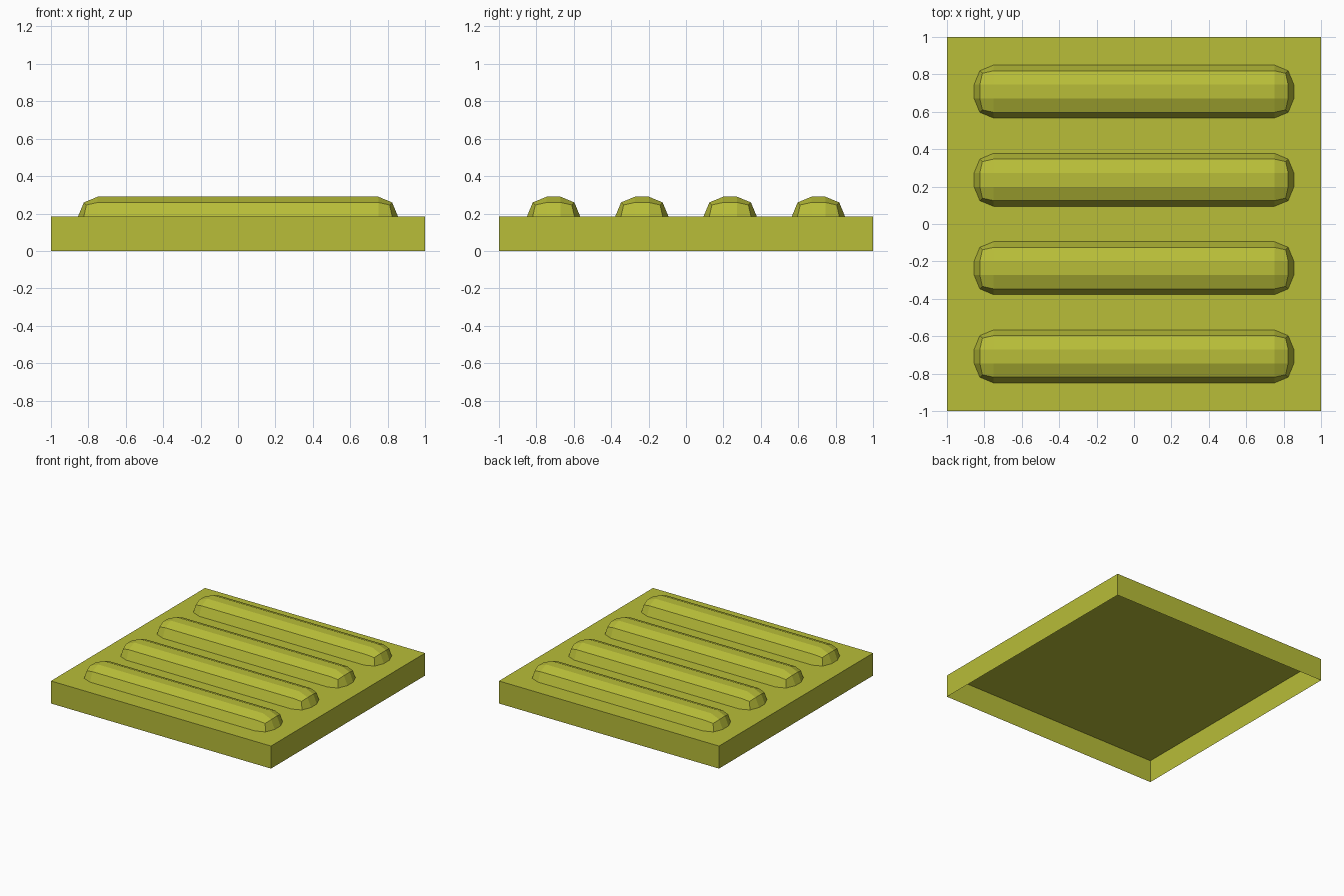
import bpy, bmesh
from mathutils import Matrix

if "Cube" in bpy.data.objects:
    bpy.data.objects.remove(bpy.data.objects["Cube"])

PLATE_Z = 0.185   # top of the tile
TOP_Z = 0.29      # top of the ribs
HALF_L, HALF_W = 0.855, 0.142
ROUND = TOP_Z - PLATE_Z

paint = bpy.data.materials.new("yellow_paint")
paint.diffuse_color = (0.48, 0.51, 0.04, 1)
paint.use_nodes = True
paint.node_tree.nodes["Principled BSDF"].inputs["Base Color"].default_value = paint.diffuse_color


def box(sx, sy, z0, z1):
    bm = bmesh.new()
    bmesh.ops.create_cube(bm, size=1, matrix=Matrix.Translation((0, 0, (z0 + z1) / 2))
                          @ Matrix.Diagonal((sx, sy, z1 - z0, 1)))
    return bm


def finish(bm, name):
    mesh = bpy.data.meshes.new(name)
    bm.to_mesh(mesh)
    bm.free()
    mesh.materials.append(paint)
    return mesh


def add(name, mesh, y=0):
    obj = bpy.data.objects.new(name, mesh)
    obj.location.y = y
    bpy.context.collection.objects.link(obj)


# Tile: thin shell, open underneath
bm = box(2, 2, 0, PLATE_Z)
bm.normal_update()
bmesh.ops.delete(bm, geom=[f for f in bm.faces if f.normal.z < -0.5], context='FACES')
add("tile_base", finish(bm, "tile_base"))

# Rib: box rounded in two steps on its sides and top, cut off at the tile
bm = box(2 * HALF_L, 2 * HALF_W, 0.1, TOP_Z)
edges = [e for e in bm.edges if max(v.co.z for v in e.verts) > 0.2]
bmesh.ops.bevel(bm, geom=edges, offset=ROUND, offset_type='OFFSET', segments=2,
                profile=0.5, affect='EDGES')
bmesh.ops.delete(bm, geom=[v for v in bm.verts if v.co.z < PLATE_Z - 0.01], context='VERTS')
# Deleting the lower verts leaves the rounded cap sitting on the tile surface
rib = finish(bm, "rib")

for i in range(4):
    add(f"rib_{i + 1}", rib, (i - 1.5) * 0.472)
